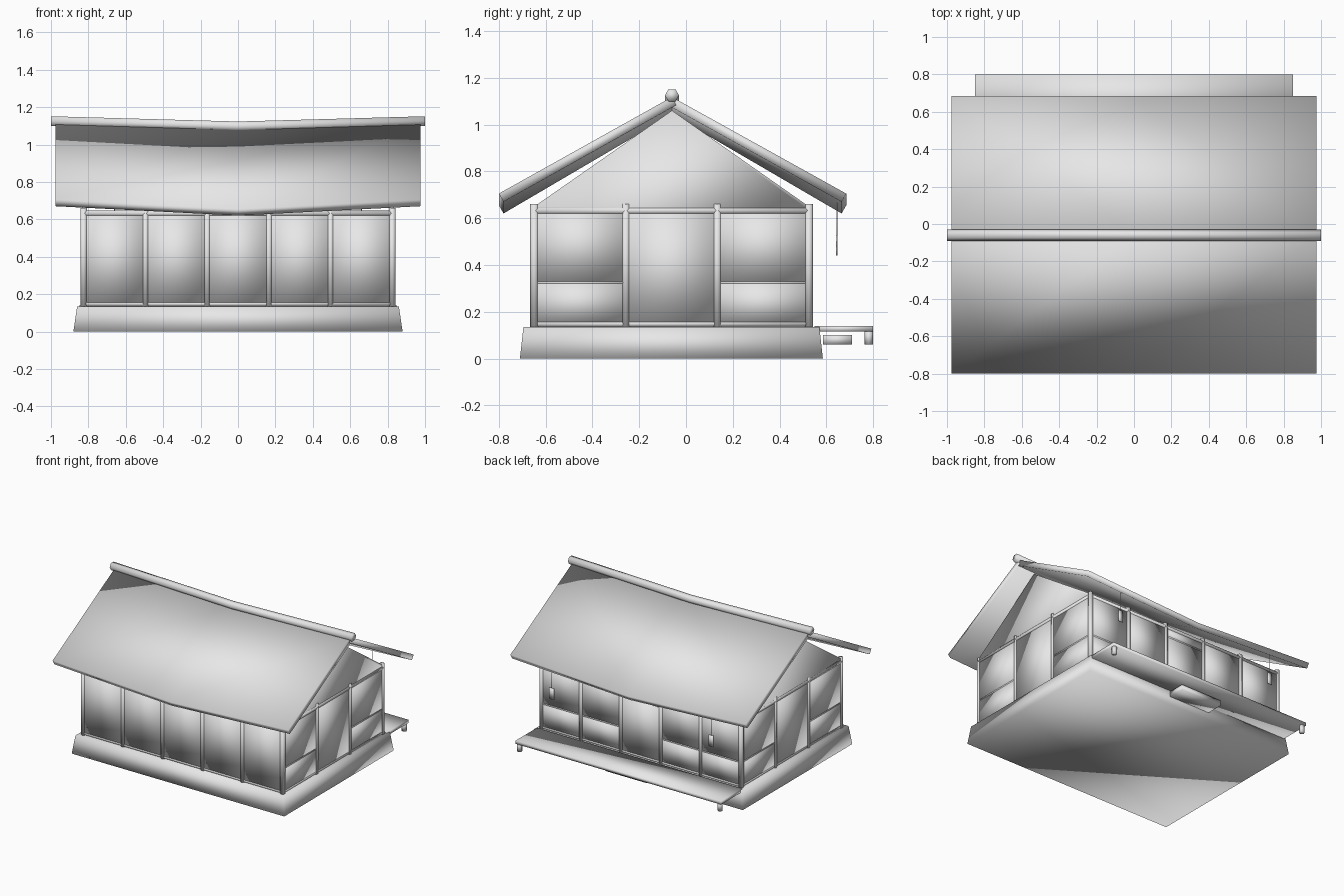
import bpy, bmesh, math
from mathutils import Vector

if "Cube" in bpy.data.objects:
    bpy.data.objects.remove(bpy.data.objects["Cube"], do_unlink=True)

mat = bpy.data.materials.new("pale_grey")
mat.use_nodes = True
GREY = (0.8, 0.8, 0.8, 1)
mat.diffuse_color = GREY
mat.node_tree.nodes["Principled BSDF"].inputs["Base Color"].default_value = GREY


def finish(name, bm):
    """Turn a bmesh into a smooth shaded object."""
    bmesh.ops.recalc_face_normals(bm, faces=bm.faces)
    for f in bm.faces:
        f.smooth = True
    mesh = bpy.data.meshes.new(name)
    bm.to_mesh(mesh)
    bm.free()
    mesh.materials.append(mat)
    ob = bpy.data.objects.new(name, mesh)
    bpy.context.collection.objects.link(ob)
    return ob


def loft(name, rings):
    """Skin a row of matching closed rings and cap both ends."""
    bm = bmesh.new()
    rows = [[bm.verts.new(p) for p in ring] for ring in rings]
    n = len(rows[0])
    for a, b in zip(rows, rows[1:]):
        for i in range(n):
            j = (i + 1) % n
            bm.faces.new((a[i], a[j], b[j], b[i]))
    bm.faces.new(rows[0])
    bm.faces.new(rows[-1])
    return finish(name, bm)


def rect(x0, x1, y0, y1, z):
    return [(x0, y0, z), (x1, y0, z), (x1, y1, z), (x0, y1, z)]


def box(name, x0, x1, y0, y1, z0, z1):
    return loft(name, [rect(x0, x1, y0, y1, z0), rect(x0, x1, y0, y1, z1)])


def rod(name, path, r, sides=8):
    """Round bar along a list of points."""
    pts = [Vector(p) for p in path]
    d = (pts[-1] - pts[0]).normalized()
    u = d.cross(Vector((0, 1, 0) if abs(d.z) > 0.9 else (0, 0, 1))).normalized()
    v = d.cross(u)
    angles = [2 * math.pi * i / sides for i in range(sides)]
    return loft(name, [[p + r * (u * math.cos(a) + v * math.sin(a)) for a in angles]
                       for p in pts])


# Main levels and the post grid
BASE, TOP, MID, DOOR = 0.135, 0.66, 0.325, 0.56
LOW, HIGH = 0.148, 0.632
XS = [-0.825 + 0.33 * i for i in range(6)]
YS = [-0.648 + 0.391 * i for i in range(4)]
FRONT, BACK = YS[0], YS[-1]
RIDGE = -0.06

# Tapered plinth
loft("plinth", [rect(-0.88, 0.88, -0.71, 0.585, 0),
                rect(-0.86, 0.86, -0.695, 0.57, BASE)])

# Posts around the perimeter
spots = [(x, y) for x in XS for y in (FRONT, BACK)]
spots += [(x, y) for x in (XS[0], XS[-1]) for y in YS[1:-1]]
for x, y in spots:
    rod("post", [(x, y, BASE), (x, y, TOP)], 0.018)


def bay(a, b, rail):
    """Fill the space between two posts with panels and an optional rail."""
    (xa, ya), (xb, yb) = a, b
    levels = [LOW, rail, HIGH] if rail else [LOW, HIGH]
    tx, ty = (0, 0.01) if ya == yb else (0.01, 0)
    for z0, z1 in zip(levels, levels[1:]):
        box("wall_panel", xa - tx, xb + tx, ya - ty, yb + ty, z0, z1)
    if rail:
        rod("rail", [(xa, ya, rail), (xb, yb, rail)], 0.012)


# Walls: plain front, railed sides, back with a central doorway
for i in range(5):
    bay((XS[i], FRONT), (XS[i + 1], FRONT), None)
    bay((XS[i], BACK), (XS[i + 1], BACK), DOOR if i == 2 else MID)
for x in (XS[0], XS[-1]):
    for i in range(3):
        bay((x, YS[i]), (x, YS[i + 1]), None if i == 1 else MID)

# Sill and head beams
for z, r, name in ((LOW, 0.013, "sill_beam"), (HIGH, 0.016, "head_beam")):
    for y in (FRONT, BACK):
        rod(name, [(XS[0], y, z), (XS[-1], y, z)], r)
    for x in (XS[0], XS[-1]):
        rod(name, [(x, FRONT, z), (x, BACK, z)], r)

# Triangular gable walls
for x in (XS[0], XS[-1]):
    loft("gable", [[(x + d, FRONT, HIGH), (x + d, BACK, HIGH), (x + d, BACK, 0.65),
                    (x + d, RIDGE, 1.06), (x + d, FRONT, 0.65)] for d in (-0.01, 0.01)])

# Roof slopes that sag toward the middle
for name, eave, side in (("front_roof", -0.8, -1), ("back_roof", 0.685, 1)):
    rings = []
    for x in (-0.975, 0, 0.975):
        up = abs(x) / 0.975
        ze, zr = 0.655 + 0.05 * up, 1.088 + 0.03 * up
        rings.append([(x, eave, ze), (x, RIDGE, zr),
                      (x, RIDGE - side * 0.018, zr - 0.035),
                      (x, eave - side * 0.02, ze - 0.035)])
    loft(name, rings)

# Ridge pole
rod("ridge_pole", [(-1, RIDGE, 1.125), (0, RIDGE, 1.097), (1, RIDGE, 1.125)], 0.03, 6)

# Rear veranda with its legs and step
box("veranda_deck", -0.85, 0.85, 0.55, 0.8, 0.115, 0.14)
for x in (-0.83, 0.83):
    rod("veranda_leg", [(x, 0.782, 0.06), (x, 0.782, 0.12)], 0.018)
box("step", -0.17, 0.17, 0.585, 0.71, 0.06, 0.1)

# Hanging plaques under the rear eave
for x in (-0.66, 0.66):
    rod("plaque_cord", [(x, 0.645, 0.525), (x, 0.645, 0.67)], 0.002, 4)
    box("plaque", x - 0.02, x + 0.02, 0.642, 0.648, 0.44, 0.525)
